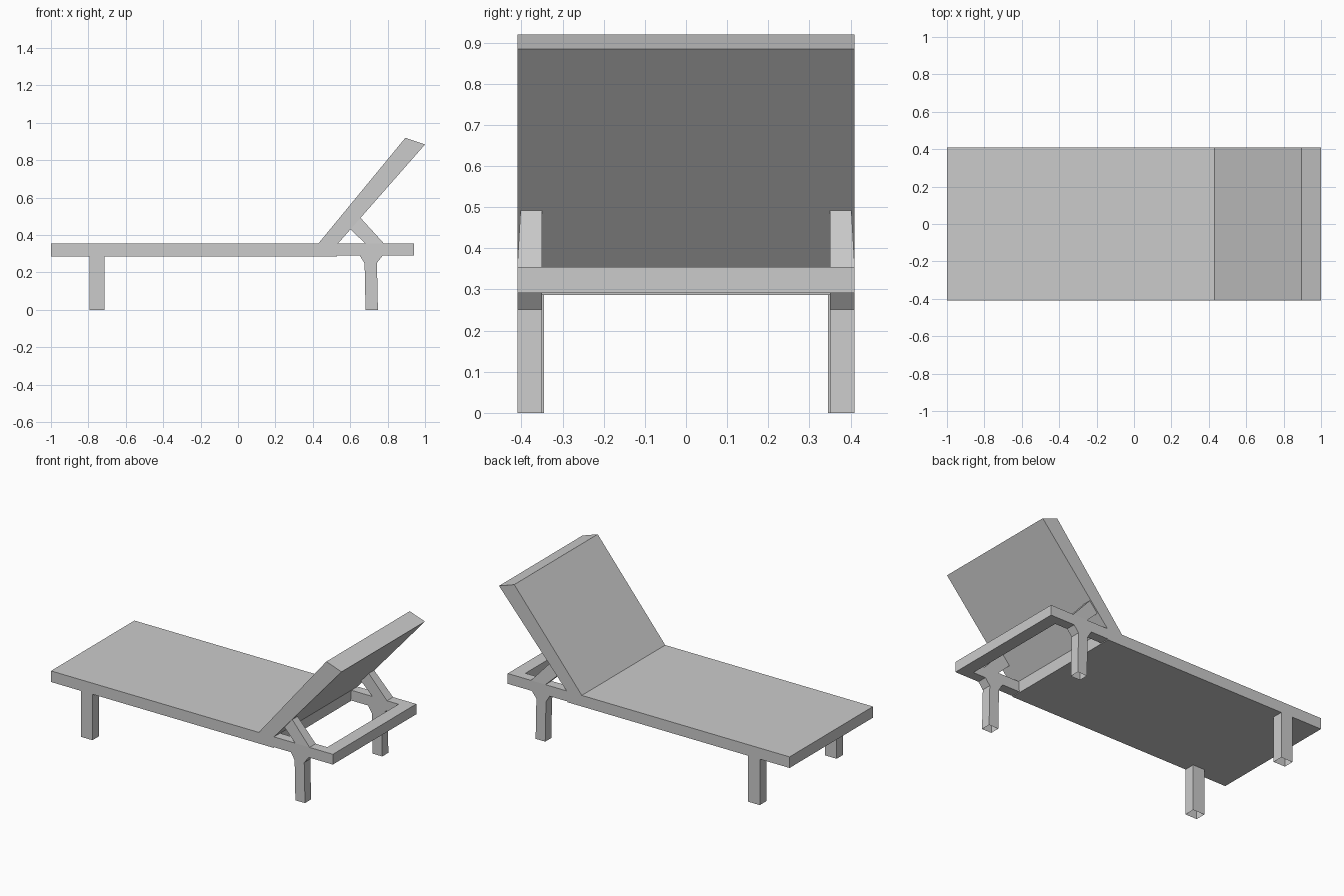
import bpy, bmesh
from mathutils import Vector

if "Cube" in bpy.data.objects:
    bpy.data.objects.remove(bpy.data.objects["Cube"])


def prism(name, points, shift, open_start=False, mirror=False):
    """Extrude a flat outline along a vector; optionally mirror it across y = 0."""
    bm = bmesh.new()
    shift = Vector(shift)
    base = bm.faces.new([bm.verts.new(p) for p in points])
    geom = bmesh.ops.extrude_face_region(bm, geom=[base], use_keep_orig=True)["geom"]
    bmesh.ops.translate(bm, vec=shift,
                        verts=[g for g in geom if isinstance(g, bmesh.types.BMVert)])
    bmesh.ops.recalc_face_normals(bm, faces=bm.faces[:])
    if open_start:
        bmesh.ops.delete(bm, geom=[base], context="FACES_ONLY")
    mesh = bpy.data.meshes.new(name)
    bm.to_mesh(mesh)
    bm.free()
    obj = bpy.data.objects.new(name, mesh)
    bpy.context.collection.objects.link(obj)
    if mirror:
        mod = obj.modifiers.new("mirror", "MIRROR")
        mod.use_axis = (False, True, False)
        mod.use_mirror_merge = False
    return obj


def side_profile(points, y):
    return [(x, y, z) for x, z in points]


def leg(name, x0, x1, y_in, top, lean=0.0):
    """Pair of hollow-footed legs, open at the floor."""
    outline = [(x0, y_in, 0), (x1, y_in, 0), (x1, 0.41, 0), (x0, 0.41, 0)]
    return prism(name, outline, (lean, 0, top), open_start=True, mirror=True)


W = 0.41      # half width
RAIL = 0.35   # inner side of the rails

# Flat bed and raised backrest in one continuous side profile
prism("bed_and_backrest", side_profile(
    [(-1, 0.286), (0.53, 0.286), (0.535, 0.355), (1.0, 0.884),
     (0.895, 0.92), (0.43, 0.355), (-1, 0.355)], -W), (0, 2 * W, 0))

# U-shaped frame behind the bed
prism("rear_frame", [
    (0.53, -W, 0.291), (0.94, -W, 0.291), (0.94, W, 0.291), (0.53, W, 0.291),
    (0.53, RAIL, 0.291), (0.86, RAIL, 0.291), (0.86, -RAIL, 0.291),
    (0.53, -RAIL, 0.291)], (0, 0, 0.064))

# Struts holding the backrest, their outer top edge drawn slightly inward
strut = prism("backrest_strut", side_profile(
    [(0.68, 0.355), (0.78, 0.355), (0.655, 0.492), (0.60, 0.432)], RAIL),
    (0, W - RAIL, 0), mirror=True)
for v in strut.data.vertices:
    if v.co.y > 0.4 and v.co.z > 0.4:
        v.co.y = 0.402

# Legs, with small flared gussets above the rear pair
leg("front_leg", -0.795, -0.715, 0.345, 0.286)
leg("rear_leg", 0.682, 0.748, RAIL, 0.291, lean=-0.006)
prism("rear_leg_gusset", side_profile(
    [(0.676, 0.25), (0.742, 0.25), (0.775, 0.292), (0.65, 0.292)], RAIL),
    (0, W - RAIL, 0), mirror=True)
